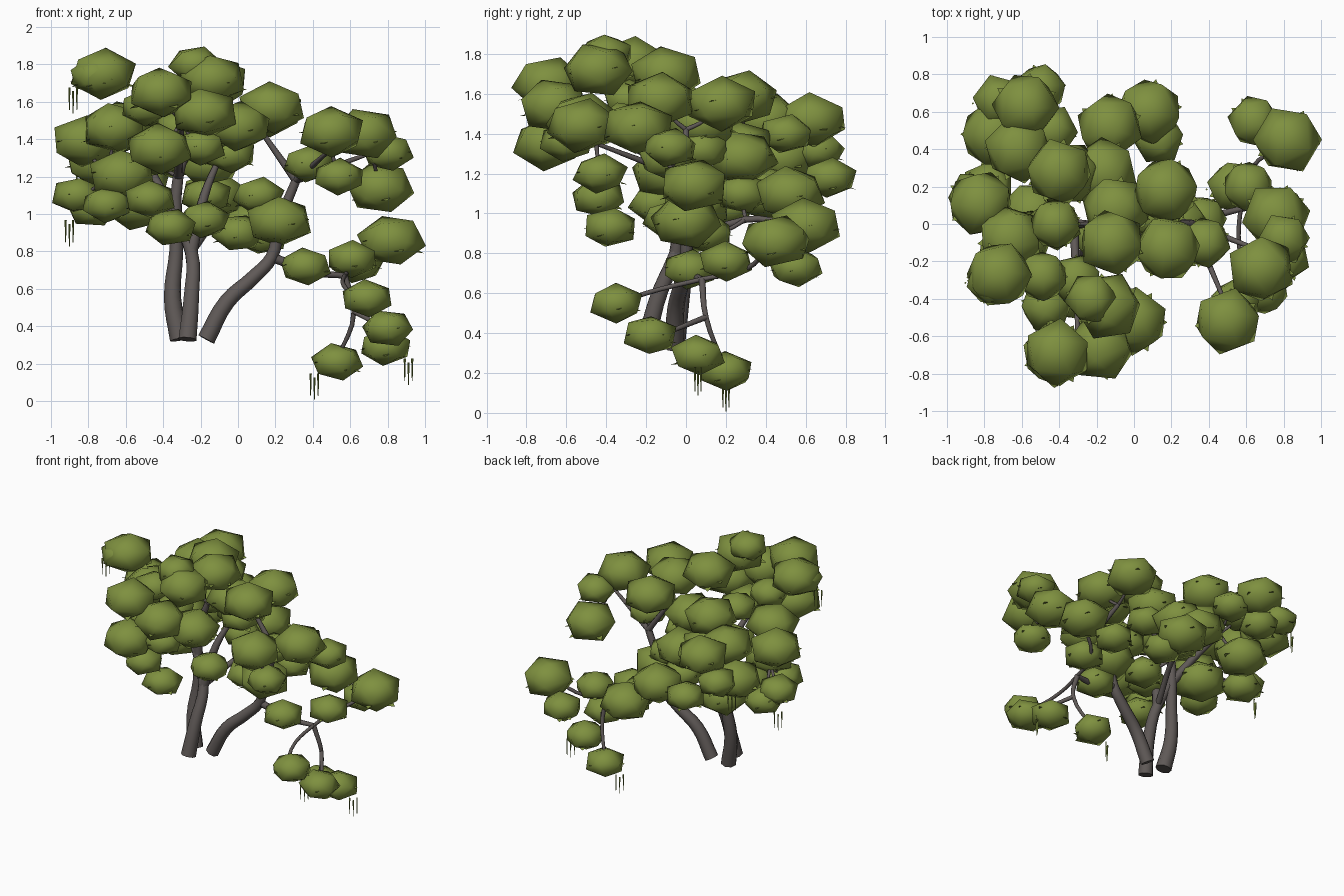
import bpy, bmesh, random
from math import pi, cos, sin
from mathutils import Vector, Matrix

random.seed(4)
cube = bpy.data.objects.get("Cube")
if cube:
    bpy.data.objects.remove(cube)


def make_material(name, colour):
    mat = bpy.data.materials.new(name)
    mat.use_nodes = True
    mat.diffuse_color = colour
    mat.node_tree.nodes["Principled BSDF"].inputs["Base Color"].default_value = colour
    return mat


bark = make_material("grey bark", (.115, .1, .095, 1))
leaf = make_material("olive leaves", (.21, .28, .05, 1))
joints = []


def tubes(name, paths, start, end):
    """Tapering round tubes that run smoothly through each path."""
    curve = bpy.data.curves.new(name, 'CURVE')
    curve.dimensions = '3D'
    curve.bevel_depth = 1
    curve.bevel_resolution = 2
    curve.resolution_u = 4
    curve.use_fill_caps = True
    for path in paths:
        spline = curve.splines.new('BEZIER')
        spline.bezier_points.add(len(path) - 1)
        for i, (point, co) in enumerate(zip(spline.bezier_points, path)):
            point.co = co
            point.handle_left_type = point.handle_right_type = 'AUTO'
            point.radius = start + (end - start) * i / (len(path) - 1)
    curve.materials.append(bark)
    obj = bpy.data.objects.new(name, curve)
    bpy.context.collection.objects.link(obj)
    bpy.ops.object.select_all(action='DESELECT')
    obj.select_set(True)
    bpy.context.view_layer.objects.active = obj
    bpy.ops.object.convert(target='MESH')
    bpy.ops.object.shade_smooth_by_angle(angle=pi / 3)


def limb(name, start, end, *path):
    """One trunk or branch; its upper points can carry twigs."""
    tubes(name, [path], start, end)
    joints.extend(Vector(p) for p in path if p[2] > .6)


def add_clump(bm, centre, radius, height):
    """Rounded low-poly leaf mass with a few pointed leaves at its rim."""
    place = Matrix.Translation(centre) @ Matrix.Diagonal((radius, radius, height, 1))
    turn = Matrix.Rotation(random.uniform(0, pi), 4, 'Z') @ Matrix.Rotation(random.uniform(-.5, .5), 4, 'X')
    made = bmesh.ops.create_icosphere(bm, subdivisions=1, radius=1.08, matrix=place @ turn)
    for vert in made["verts"]:
        for face in vert.link_faces:
            face.smooth = True
    for i in range(4):
        a = i * pi / 2 + random.uniform(-.6, .6)
        out = Vector((cos(a), sin(a), 0))
        side = Vector((-sin(a), cos(a), .3)) * .16
        drop = Vector((0, 0, random.uniform(-.55, .1)))
        base, tip = out * .78 + drop, out * 1.02 + drop * 1.2
        bm.faces.new([bm.verts.new(place @ p) for p in (base - side, tip, base + side)])


def add_strands(bm, centre, radius, height):
    """Three thin strands hanging below the outer edge of a clump."""
    outward = radius * (.9 if centre.x > .7 else -.9)
    for i in (-1, 0, 1):
        place = Matrix.Translation(centre + Vector((outward + i * .02, i * .015, abs(i) * .02 - height * 1.5)))
        bmesh.ops.create_cone(bm, segments=4, radius1=.002, radius2=.006, depth=.12,
                              cap_ends=True, matrix=place)


def foliage(name, strands, large, medium):
    """A region of leaf clumps; its first medium clumps can trail strands."""
    bm = bmesh.new()
    twigs = []
    for clumps, radius, height in ((large, .175, .13), (medium, .135, .095)):
        for i, co in enumerate(clumps):
            centre = Vector(co)
            add_clump(bm, centre, radius, height)
            if clumps is medium and i < strands:
                add_strands(bm, centre, radius, height)
            joint = min(joints, key=lambda p: (p - centre).length)
            if .05 < (joint - centre).length < .3:
                twigs.append([joint, joint.lerp(centre, .5) - Vector((0, 0, .02)), centre])
    mesh = bpy.data.meshes.new(name)
    bm.to_mesh(mesh)
    bm.free()
    mesh.materials.append(leaf)
    bpy.context.collection.objects.link(bpy.data.objects.new(name, mesh))
    tubes(name.replace("leaves", "twigs"), twigs, .012, .007)


# Forks shared by several limbs
low_fork, high_fork, branch_fork = (.18, 0, .77), (.31, 0, 1.18), (.57, .08, .67)
trunk_fork, left_fork, hanging_fork = (-.25, -.05, .8), (-.4, .05, 1.1), (.62, .1, .48)

# Trunks
limb("leaning_trunk", .048, .024, (-.17, -.06, .33), (-.06, -.05, .53), (.08, -.02, .66),
     low_fork, (.22, 0, .95), high_fork)
limb("left_trunk", .055, .02, (-.31, -.06, .33), (-.35, -.03, .55), (-.33, 0, .8), (-.32, 0, 1.2), (-.25, 0, 1.4))
limb("middle_trunk", .052, .02, (-.27, -.2, .33), (-.25, -.15, .55), trunk_fork, left_fork, (-.5, .3, 1.3))

# Upper limbs
limb("top_limb", .022, .014, high_fork, (.14, 0, 1.42))
limb("middle_limb", .035, .015, trunk_fork, (-.18, 0, 1.1), (-.1, .1, 1.3))
limb("front_limb", .025, .012, (-.32, 0, 1.2), (-.3, -.6, 1.5))
limb("side_limb", .025, .012, left_fork, (-.7, 0, 1.2))
limb("back_limb", .022, .012, trunk_fork, (-.1, .3, .97), (0, .55, .94))
limb("high_right_limb", .02, .01, high_fork, (.72, -.16, 1.33))
limb("high_front_limb", .02, .01, high_fork, (.5, -.45, 1.35))

# Low branches on the left of the model
limb("low_branch", .026, .015, low_fork, (.4, .04, .69), branch_fork)
limb("hanging_branch", .018, .01, branch_fork, hanging_fork, (.53, .2, .22))
limb("cross_branch", .012, .012, (.66, -.33, .55), (.58, -.2, .6), branch_fork, (.63, .3, .72), (.8, .42, .84))
limb("drooping_branch", .015, .01, hanging_fork, (.8, -.15, .38))

# Leaf clumps by region
foliage("low_leaves", 2,
        [(.82, .45, .86)],
        [(.53, .2, .21), (.79, .06, .29), (.8, -.18, .39), (.69, -.35, .55),
         (.61, .2, .76), (.64, .55, .73), (.36, .02, .72)])
foliage("high_leaves", 0,
        [(.5, -.52, 1.44), (.68, -.24, 1.43), (.76, .04, 1.14), (.17, .18, 1.55), (.18, -.13, 1.57)],
        [(.8, -.08, 1.33), (.54, -.43, 1.2), (.38, -.1, 1.27)])
foliage("front_leaves", 0,
        [(-.14, -.44, 1.72), (-.41, -.69, 1.65), (-.18, -.66, 1.54), (0, -.52, 1.47),
         (-.42, -.69, 1.35), (-.12, -.1, 1.7)],
        [(-.23, -.4, 1.8), (-.31, -.3, 1.46), (-.49, -.28, 1.57), (-.2, -.6, 1.36)])
foliage("side_leaves", 2,
        [(-.72, -.27, 1.75), (-.66, -.08, 1.46), (-.82, .11, 1.39), (-.62, -.1, 1.21), (-.54, .05, 1.05)],
        [(-.76, -.3, 1.74), (-.78, .2, 1.03), (-.86, .14, 1.1), (-.7, -.15, 1.05),
         (-.47, -.44, 1.08), (-.42, 0, 1.3), (-.42, 0, 1.55)])
foliage("back_side_leaves", 1,
        [(-.58, .63, 1.47), (-.62, .4, 1.47), (-.4, .28, 1.58), (-.36, .27, 1.33), (-.6, .42, 1.1), (-.75, .48, 1.28)],
        [(-.72, .66, 1.32), (-.5, .72, 1.18), (-.44, .5, 1.4)])
foliage("back_leaves", 0,
        [(-.13, .52, 1.1), (.08, .6, .94), (-.16, .28, 1.28), (-.1, .08, 1.45)],
        [(.13, .46, .88), (-.17, .28, 1.1)])
foliage("inner_leaves", 0,
        [(.22, 0, .96)],
        [(-.36, -.38, .93), (-.18, -.08, .97), (.11, .05, 1.1), (0, .1, .9), (-.04, .08, 1.32)])
